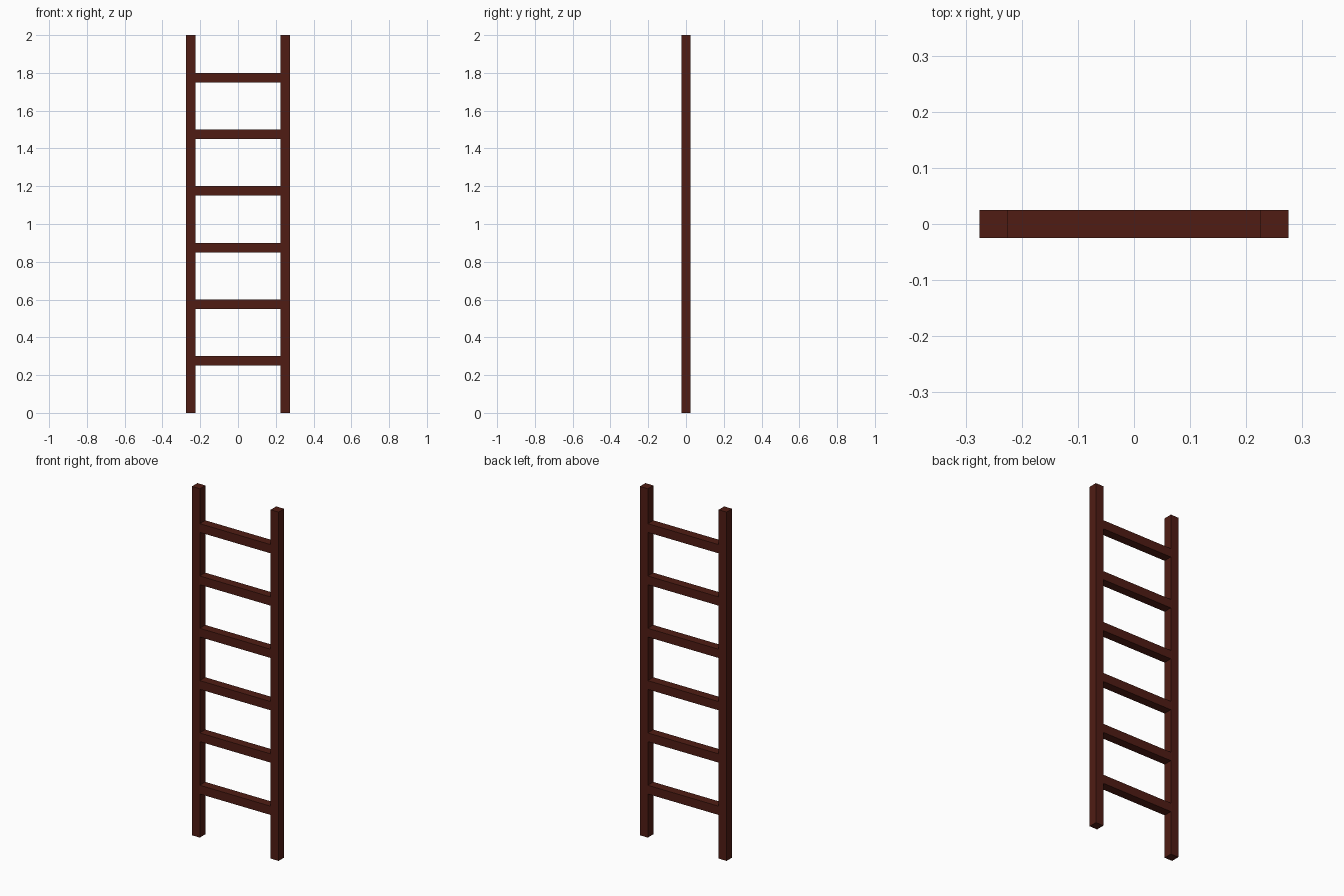
import bpy

if "Cube" in bpy.data.objects:
    bpy.data.objects.remove(bpy.data.objects["Cube"])

wood = bpy.data.materials.new("dark_red_wood")
wood.diffuse_color = (0.08, 0.012, 0.007, 1.0)
wood.use_nodes = True
wood.node_tree.nodes["Principled BSDF"].inputs["Base Color"].default_value = wood.diffuse_color


def box(name, size, center):
    bpy.ops.mesh.primitive_cube_add(size=1, location=center)
    ob = bpy.context.object
    ob.name = name
    ob.scale = size
    bpy.ops.object.transform_apply(location=False, rotation=False, scale=True)
    ob.data.materials.append(wood)
    return ob


T = 0.05         # square timber thickness
RAIL_X = 0.25    # rail centre offset
HEIGHT = 2.0

# Side rails
for side, sx in (("left", -1), ("right", 1)):
    box(f"{side}_rail", (T, T, HEIGHT), (sx * RAIL_X, 0, HEIGHT / 2))

# Rungs fitted between the rails
for i in range(6):
    box(f"rung_{i + 1}", (2 * RAIL_X - T, T, T), (0, 0, 0.275 + 0.3 * i))
